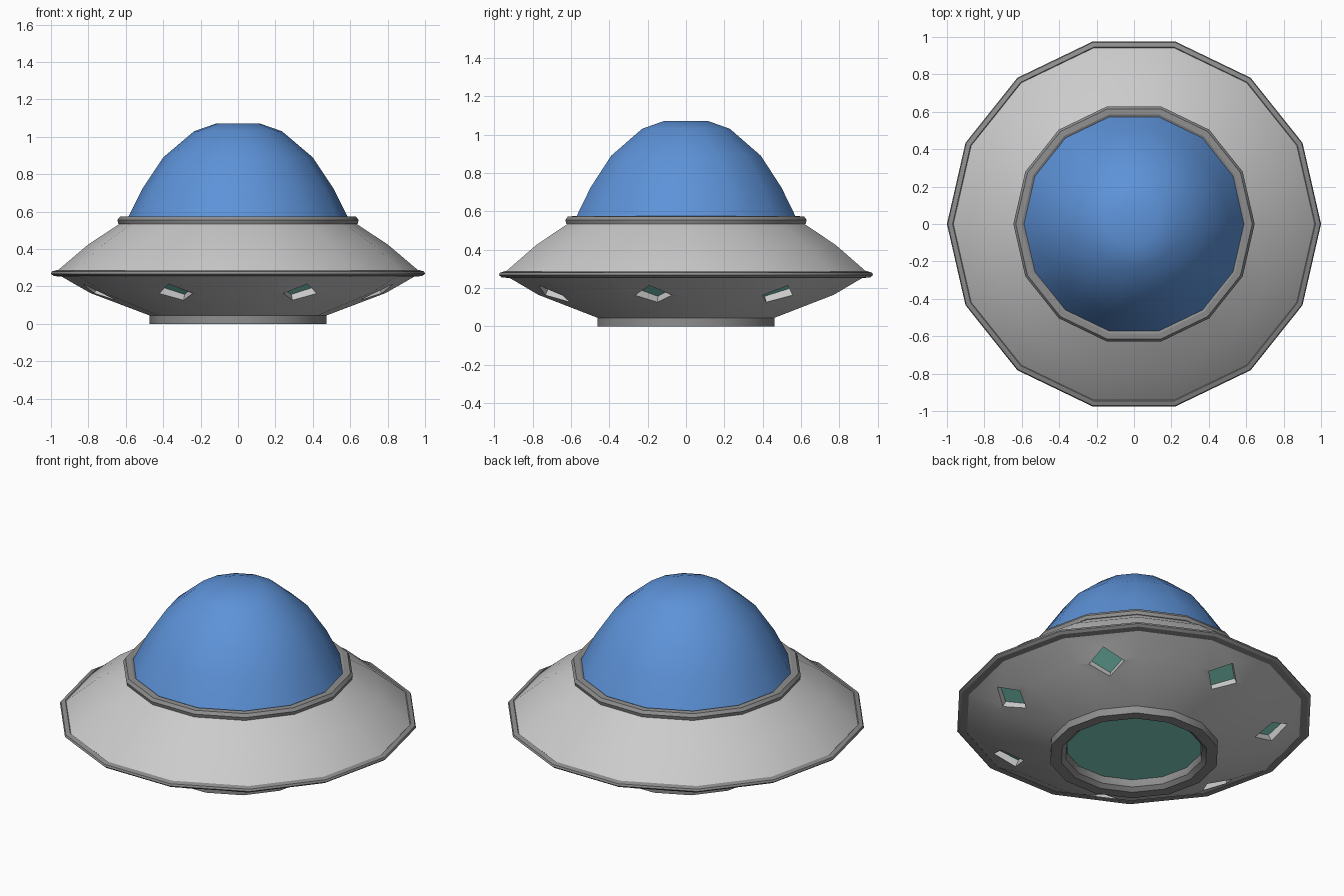
import bpy, bmesh, math
from mathutils import Matrix, Vector

if "Cube" in bpy.data.objects:
    bpy.data.objects.remove(bpy.data.objects["Cube"])

SIDES = 14
STEP = 2 * math.pi / SIDES


def material(name, rgb):
    m = bpy.data.materials.new(name)
    m.diffuse_color = (*rgb, 1)
    m.use_nodes = True
    m.node_tree.nodes["Principled BSDF"].inputs["Base Color"].default_value = m.diffuse_color
    return m


BLUE = material("dome_blue", (0.11, 0.29, 0.69))
TEAL = material("light_teal", (0.22, 0.66, 0.54))
DARK = material("trim_grey", (0.27, 0.27, 0.27))


def finish(name, bm, mat=None):
    bmesh.ops.recalc_face_normals(bm, faces=bm.faces)
    me = bpy.data.meshes.new(name)
    bm.to_mesh(me)
    bm.free()
    ob = bpy.data.objects.new(name, me)
    bpy.context.collection.objects.link(ob)
    if mat:
        me.materials.append(mat)
    return ob


def smooth(ob):
    bpy.ops.object.select_all(action='DESELECT')
    ob.select_set(True)
    bpy.context.view_layer.objects.active = ob
    bpy.ops.object.shade_smooth_by_angle(angle=math.radians(30))


def revolve(name, profile, mat=None, loop=False):
    """Spin (radius, height) points into a 14-sided part; loop closes the section."""
    bm = bmesh.new()
    rings = [[bm.verts.new((r * math.cos(i * STEP), r * math.sin(i * STEP), z))
              for i in range(SIDES)] for r, z in profile]
    pairs = list(zip(rings, rings[1:]))
    if loop:
        pairs.append((rings[-1], rings[0]))
    for a, b in pairs:
        for i in range(SIDES):
            j = (i + 1) % SIDES
            bm.faces.new((a[i], a[j], b[j], b[i]))
    if not loop:
        bm.faces.new(rings[0])
        bm.faces.new(rings[-1])
    return finish(name, bm, mat)


def window_frames():
    """Seven diamond placements on every second underside panel."""
    for k in range(7):
        yield (Matrix.Rotation(math.pi / 2 + 2 * k * STEP, 4, 'Z')
               @ Matrix.Translation((0.765, 0, 0.163))
               @ Matrix.Rotation(math.radians(-25), 4, 'Y'))


def diamonds(name, low, high, size, mat=None):
    bm = bmesh.new()
    for frame in window_frames():
        bmesh.ops.create_cone(
            bm, cap_ends=True, segments=4, radius1=size, radius2=size,
            depth=high - low,
            matrix=frame @ Matrix.Translation((0, 0, (low + high) / 2)))
    return finish(name, bm, mat)


# saucer hull with recessed windows
hull = revolve("saucer_hull", [(0.40, 0.075), (0.42, 0.03), (0.473, 0.045),
                               (0.79, 0.165), (0.945, 0.254), (0.98, 0.27),
                               (0.965, 0.285), (0.80, 0.425), (0.61, 0.55)])
cutter = diamonds("window_cutter", -0.08, 0.045, 0.1)
cut = hull.modifiers.new("windows", 'BOOLEAN')
cut.operation = 'DIFFERENCE'
cut.solver = 'EXACT'
cut.object = cutter
bpy.context.view_layer.objects.active = hull
bpy.ops.object.modifier_apply(modifier=cut.name)
bpy.data.objects.remove(cutter)
smooth(hull)

# glowing window panes at the bottom of the recesses
diamonds("window_panes", 0.04, 0.05, 0.099, TEAL)

# edge trim around the saucer
smooth(revolve("rim_trim", [(0.945, 0.252), (0.985, 0.256), (1.0, 0.268),
                            (0.995, 0.28), (0.97, 0.288), (0.95, 0.27)],
               DARK, loop=True))

# collar under the dome
smooth(revolve("dome_collar", [(0.57, 0.535), (0.62, 0.527), (0.64, 0.535),
                               (0.645, 0.555), (0.632, 0.573), (0.60, 0.575),
                               (0.58, 0.565)], DARK, loop=True))

# dome
smooth(revolve("dome", [(0.595, 0.555), (0.51, 0.725), (0.40, 0.89),
                        (0.235, 1.03), (0.12, 1.07)], BLUE))

# base ring and underside light
smooth(revolve("base_ring", [(0.473, 0.05), (0.473, 0.0), (0.41, 0.0),
                             (0.385, 0.02), (0.378, 0.045), (0.385, 0.08),
                             (0.43, 0.08)], DARK, loop=True))
revolve("base_light", [(0.385, 0.064), (0.385, 0.07)], TEAL)
